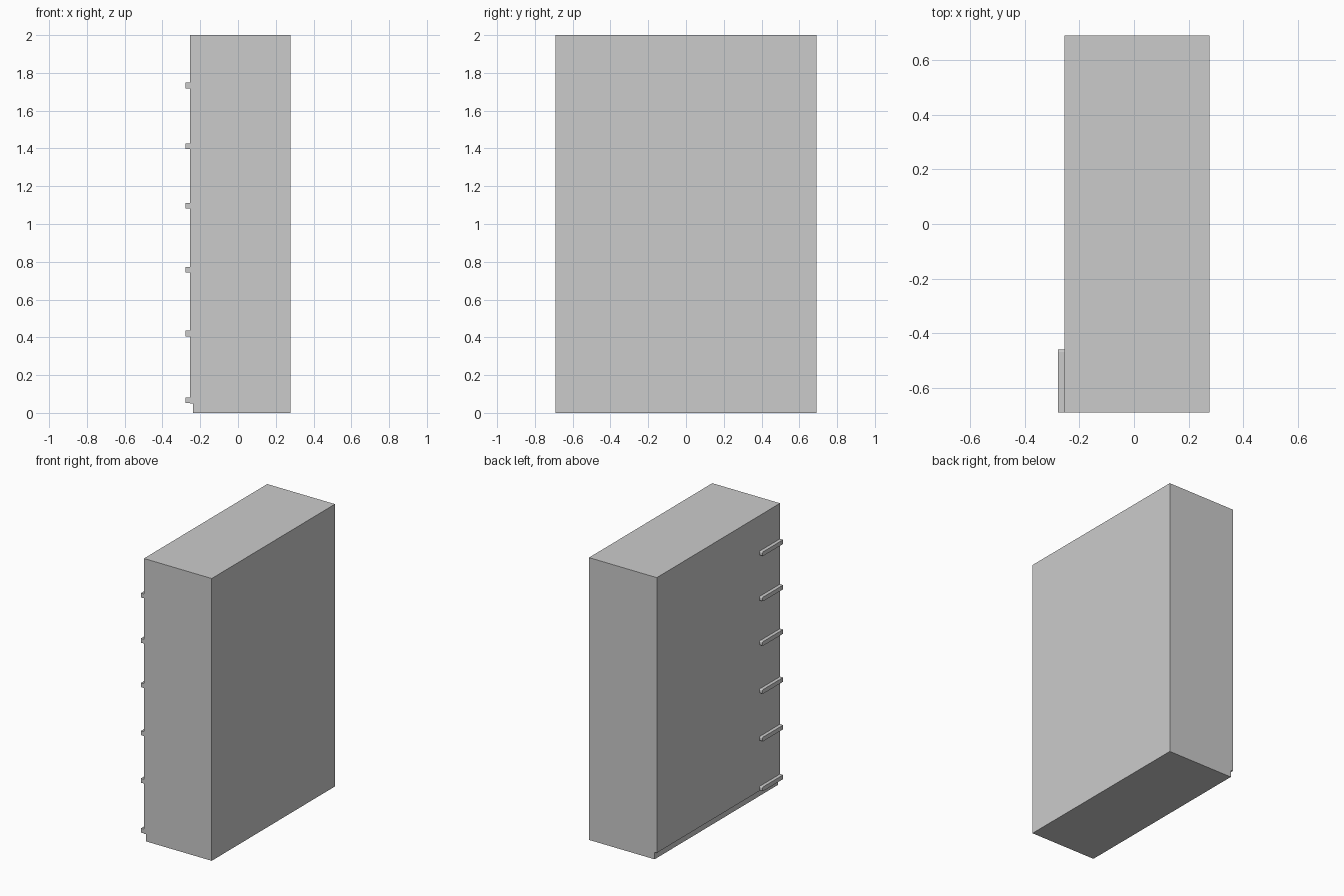
import bpy, bmesh, math

if "Cube" in bpy.data.objects:
    bpy.data.objects.remove(bpy.data.objects["Cube"])

grey = bpy.data.materials.new("cabinet_grey")
grey.diffuse_color = (0.6, 0.6, 0.6, 1)
grey.use_nodes = True
grey.node_tree.nodes["Principled BSDF"].inputs["Base Color"].default_value = grey.diffuse_color


def extrude_profile(name, points, offset):
    """Close a planar profile and extrude it by the offset vector."""
    bm = bmesh.new()
    face = bm.faces.new([bm.verts.new(p) for p in points])
    res = bmesh.ops.extrude_face_region(bm, geom=[face])
    verts = [v for v in res["geom"] if isinstance(v, bmesh.types.BMVert)]
    bmesh.ops.translate(bm, verts=verts, vec=offset)
    bmesh.ops.recalc_face_normals(bm, faces=bm.faces[:])
    mesh = bpy.data.meshes.new(name)
    bm.to_mesh(mesh)
    bm.free()
    mesh.materials.append(grey)
    obj = bpy.data.objects.new(name, mesh)
    bpy.context.collection.objects.link(obj)
    return obj


FRONT, BACK = -0.69, 0.69

# Cabinet body with a shallow toe recess under the drawer side
outline = [(-0.237, 0), (0.277, 0), (0.277, 2), (-0.254, 2),
           (-0.254, 0.05), (-0.237, 0.05)]
extrude_profile("cabinet_body", [(x, FRONT, z) for x, z in outline],
                (0, BACK - FRONT, 0))

# Drawer pulls: short bars with a rounded inner end
END, HALF, R = -0.46, 0.015, 0.008
for i, zc in enumerate([0.067, 0.42, 0.757, 1.097, 1.412, 1.733]):
    pts = [(FRONT, zc + HALF), (FRONT, zc - HALF)]
    for side in (-1, 1):
        for k in range(4):
            a = math.radians(k * 30 if side > 0 else 90 - k * 30)
            pts.append((END - R + R * math.cos(a),
                        zc + side * (HALF - R + R * math.sin(a))))
    extrude_profile(f"drawer_pull_{i + 1}", [(-0.278, y, z) for y, z in pts],
                    (0.024, 0, 0))
